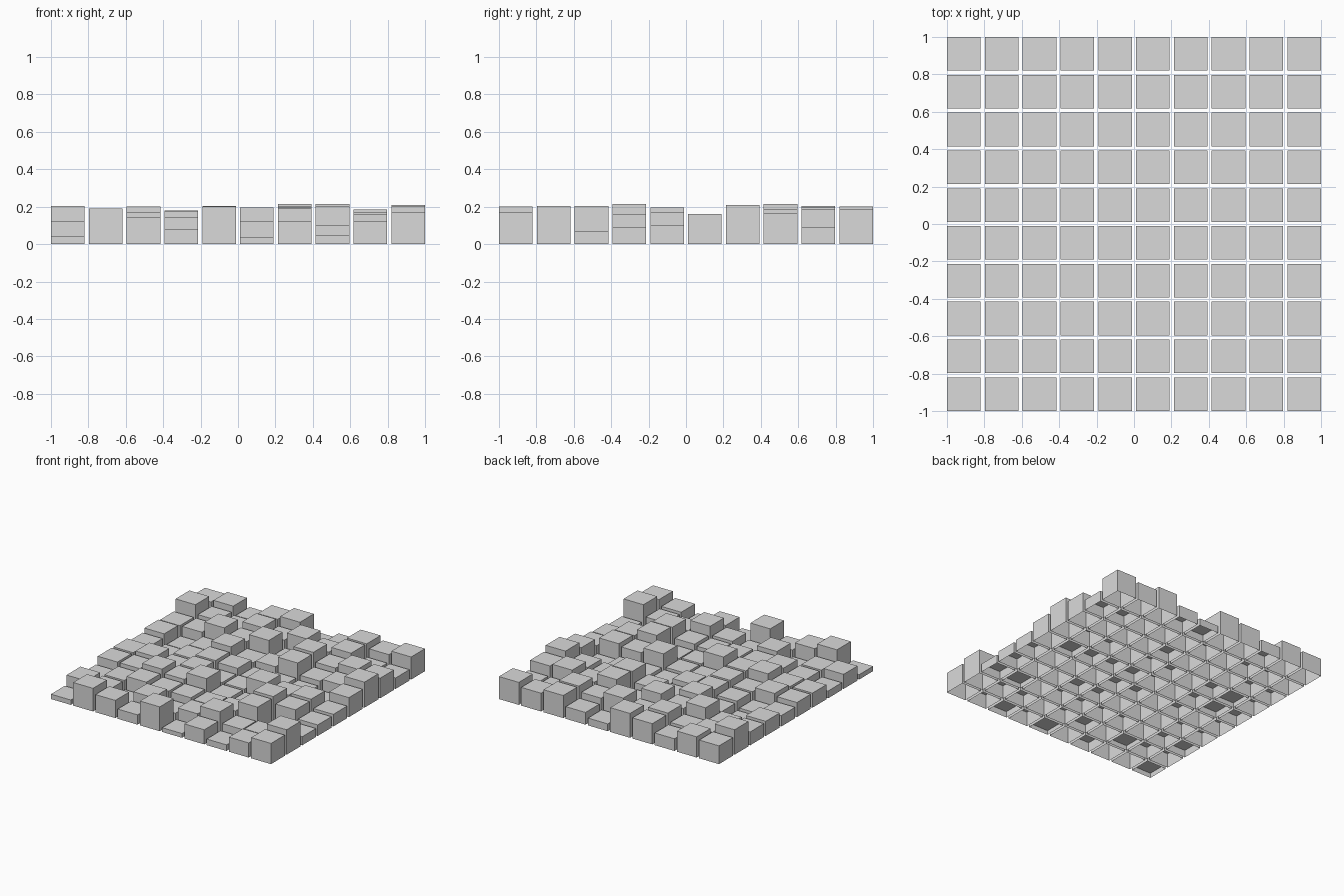
import bpy
import bmesh
from mathutils import Matrix

default_cube = bpy.data.objects.get("Cube")
if default_cube:
    bpy.data.objects.remove(default_cube, do_unlink=True)

# One plain grey for every block
grey = bpy.data.materials.new("light_grey")
grey.use_nodes = True
grey.diffuse_color = (0.7, 0.7, 0.7, 1)
grey.node_tree.nodes["Principled BSDF"].inputs["Base Color"].default_value = grey.diffuse_color

# Block heights in hundredths: rows from front to back, columns along +x
HEIGHTS = (
    (4, 19, 14.5, 8, 20, 3.5, 12, 5, 12, 17),
    (12, 10, 4, 14.5, 7, 12, 19, 10, 11, 20.5),
    (6, 10, 14, 12, 12, 11, 12, 20.5, 4, 7),
    (12, 12, 17, 14, 20, 9, 8, 21.5, 16, 9),
    (12, 14, 10, 14, 9, 9, 19.5, 15, 17, 10),
    (9, 5, 10, 14, 13, 8, 9, 8, 5, 16),
    (12, 4, 9, 17.5, 10, 12, 20.5, 11, 13, 21),
    (11, 11, 20, 14, 20.5, 8, 21.5, 14, 18.5, 16.5),
    (20.5, 13, 11, 18, 13, 19.5, 14, 18.5, 9, 9),
    (15, 17, 10, 17, 20, 6, 10, 18.5, 15, 18.5),
)
WIDTH = 0.18
PITCH = (2 - WIDTH) / 9


def add_block(bm, x, y, height):
    """Add a square block standing on the ground and open underneath."""
    place = Matrix.Translation((x, y, height / 2))
    size = Matrix.Diagonal((WIDTH, WIDTH, height, 1))
    verts = bmesh.ops.create_cube(bm, size=1, matrix=place @ size)["verts"]
    faces = {face for vert in verts for face in vert.link_faces}
    underside = [face for face in faces if all(vert.co.z < 0.001 for vert in face.verts)]
    bmesh.ops.delete(bm, geom=underside, context="FACES_ONLY")


# Rows of blocks, front to back
for row, heights in enumerate(HEIGHTS):
    bm = bmesh.new()
    for column, height in enumerate(heights):
        add_block(bm, (column - 4.5) * PITCH, (row - 4.5) * PITCH, height / 100)
    name = f"block_row_{row + 1}"
    mesh = bpy.data.meshes.new(name)
    bm.to_mesh(mesh)
    bm.free()
    mesh.materials.append(grey)
    bpy.context.collection.objects.link(bpy.data.objects.new(name, mesh))
